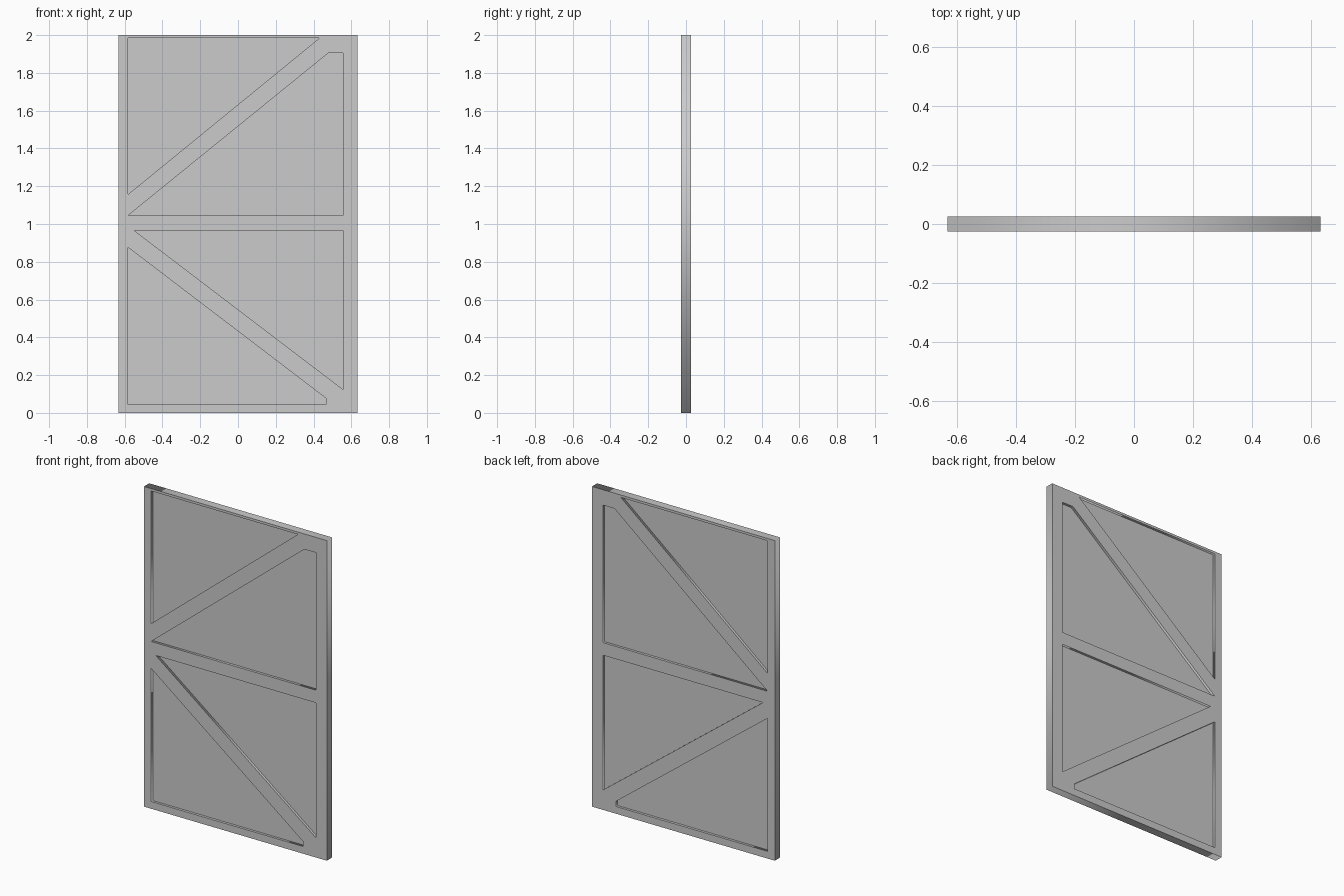
import bpy
from math import pi

if "Cube" in bpy.data.objects:
    bpy.data.objects.remove(bpy.data.objects["Cube"])

W, H = 0.632, 2.0        # half width, height
FRAME_T = 0.026          # half thickness of the frame
PANEL_T = 0.010          # half thickness of the recessed panels


def slab(name, loops, half_t):
    """Flat upright slab from x-z outlines; inner outlines become holes."""
    cu = bpy.data.curves.new(name, 'CURVE')
    cu.dimensions = '2D'
    cu.fill_mode = 'BOTH'
    cu.extrude = half_t
    for pts in loops:
        sp = cu.splines.new('POLY')
        sp.points.add(len(pts) - 1)
        for p, (x, z) in zip(sp.points, pts):
            p.co = (x, z, 0, 1)
        sp.use_cyclic_u = True
    ob = bpy.data.objects.new(name, cu)
    bpy.context.collection.objects.link(ob)
    ob.rotation_euler.x = pi / 2
    bpy.ops.object.select_all(action='DESELECT')
    ob.select_set(True)
    bpy.context.view_layer.objects.active = ob
    bpy.ops.object.convert(target='MESH')
    bpy.ops.object.transform_apply(location=False, rotation=True, scale=False)
    return bpy.context.object


# Openings between the rails, stiles and diagonal braces
openings = {
    "upper_left_panel": [(-0.582, 1.157), (0.432, 1.985), (-0.582, 1.985)],
    "upper_right_panel": [(-0.582, 1.045), (0.556, 1.045), (0.556, 1.904), (0.477, 1.904)],
    "lower_right_panel": [(-0.55, 0.966), (0.556, 0.124), (0.556, 0.966)],
    "lower_left_panel": [(-0.582, 0.045), (0.466, 0.045), (0.466, 0.077), (-0.582, 0.876)],
}

# Braced door frame
outline = [(-W, 0), (W, 0), (W, H), (-W, H)]
slab("door_frame", [outline, *openings.values()], FRAME_T)

# Recessed panels, set back from both faces
for name, pts in openings.items():
    slab(name, [pts], PANEL_T)
